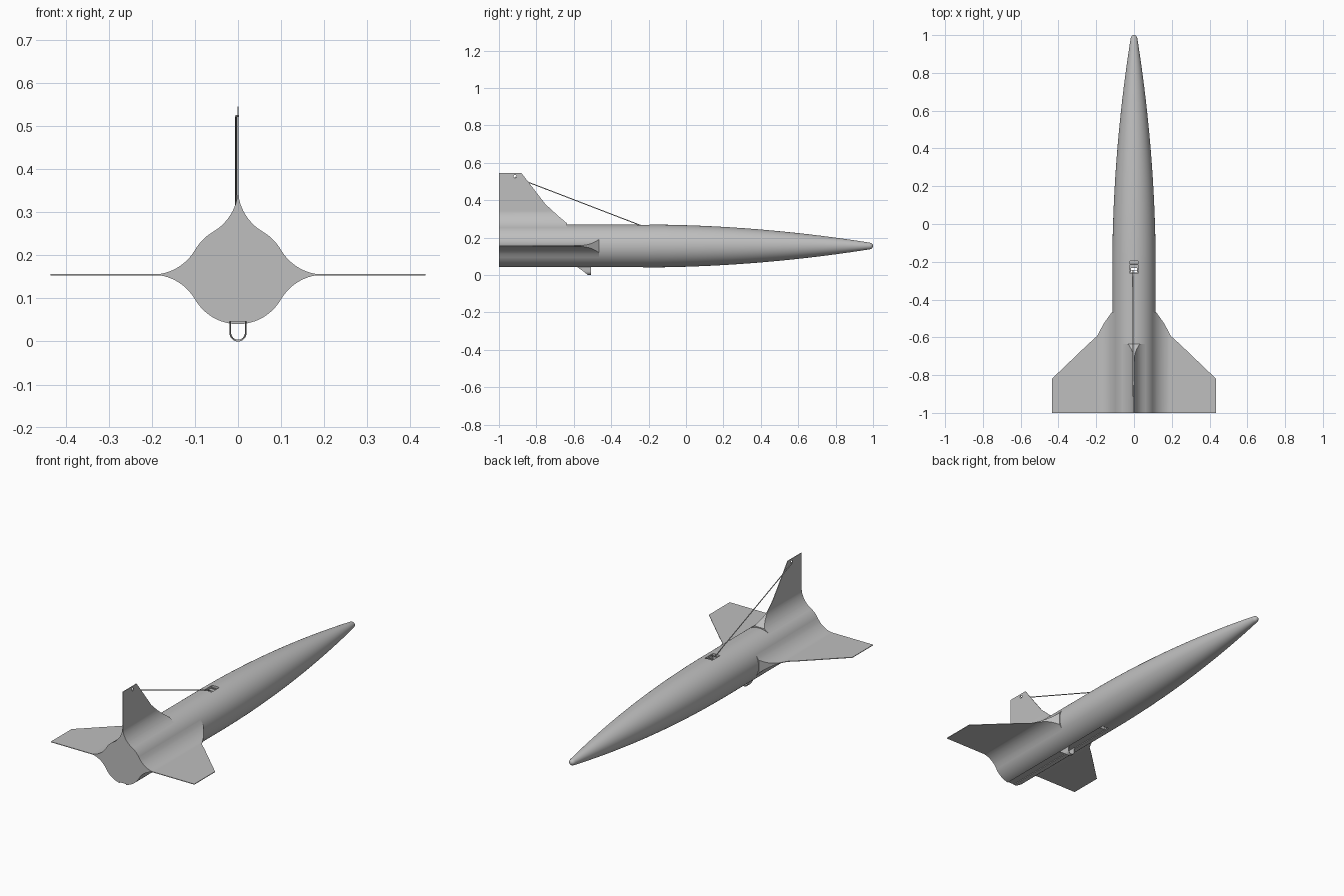
import bpy, bmesh, math
from mathutils import Matrix, Vector

default = bpy.data.objects.get("Cube")
if default:
    bpy.data.objects.remove(default, do_unlink=True)

AXIS = 0.155      # height of the body axis
RADIUS = 0.115    # body radius
FILLET = 0.1165   # fairing radius between body and fins
BLEND = 0.2       # distance from the axis where the fairing ends

grey = bpy.data.materials.new("light grey")
grey.use_nodes = True
colour = (0.52, 0.52, 0.52, 1)
grey.diffuse_color = colour
grey.node_tree.nodes["Principled BSDF"].inputs["Base Color"].default_value = colour


def add(name, bm, closed=True):
    if closed:
        bmesh.ops.recalc_face_normals(bm, faces=bm.faces)
    mesh = bpy.data.meshes.new(name)
    bm.to_mesh(mesh)
    bm.free()
    obj = bpy.data.objects.new(name, mesh)
    bpy.context.collection.objects.link(obj)
    mesh.materials.append(grey)
    return obj


def activate(obj):
    bpy.ops.object.select_all(action='DESELECT')
    obj.select_set(True)
    bpy.context.view_layer.objects.active = obj


def smooth(obj, angle=30):
    activate(obj)
    bpy.ops.object.shade_smooth_by_angle(angle=math.radians(angle))


def skin(name, rings):
    """Closed skin over a row of equal vertex rings."""
    bm = bmesh.new()
    rows = [[bm.verts.new(p) for p in ring] for ring in rings]
    n = len(rows[0])
    for a, b in zip(rows, rows[1:]):
        for i in range(n):
            j = (i + 1) % n
            bm.faces.new((a[i], a[j], b[j], b[i]))
    bm.faces.new(rows[0])
    bm.faces.new(rows[-1])
    return add(name, bm)


def box(name, lo, hi):
    bm = bmesh.new()
    lo, hi = Vector(lo), Vector(hi)
    bmesh.ops.create_cube(bm, size=1, matrix=Matrix.Translation((lo + hi) / 2)
                          @ Matrix.Diagonal((*(hi - lo), 1)))
    return add(name, bm)


def rod(name, a, b, radius, sides=12):
    a, b = Vector(a), Vector(b)
    turn = (b - a).to_track_quat('Z', 'Y').to_matrix().to_4x4()
    bm = bmesh.new()
    bmesh.ops.create_cone(bm, cap_ends=True, segments=sides, radius1=radius, radius2=radius,
                          depth=(b - a).length, matrix=Matrix.Translation((a + b) / 2) @ turn)
    return add(name, bm)


def cut(obj, cutter):
    mod = obj.modifiers.new("cut", 'BOOLEAN')
    mod.operation = 'DIFFERENCE'
    mod.solver = 'EXACT'
    mod.object = cutter
    cutter.hide_render = True
    activate(obj)
    bpy.ops.object.modifier_apply(modifier=mod.name)
    bpy.data.objects.remove(cutter, do_unlink=True)


# Body: straight tube behind, slender blunt nose in front
profile = [(-1, RADIUS), (-0.25, RADIUS)]
for i in range(1, 25):
    u = 0.985 * i / 24
    profile.append((-0.25 + 1.25 * u, RADIUS - 0.1 * u * u))
profile += [(0.99, 0.0155), (0.996, 0.011), (1, 0.004)]
circle = [math.tau * i / 72 for i in range(72)]
body = skin("body", [[(r * math.cos(a), y, AXIS + r * math.sin(a)) for a in circle]
                     for y, r in profile])

# Belly channel, line opening and its shallow top recess
cut(body, box("channel_cutter", (-0.02, -1.1, 0), (0.02, -0.23, 0.046)))
cut(body, box("shaft_cutter", (-0.016, -0.258, 0), (0.016, -0.232, 0.4)))
cut(body, box("recess_cutter", (-0.022, -0.262, 0.258), (0.022, -0.195, 0.4)))
smooth(body)


def thickness(s):
    """Half thickness of a fin, flaring into the body."""
    if s >= BLEND:
        return 0.0017
    return max(0.0017, FILLET - math.sqrt(FILLET ** 2 - (BLEND - s) ** 2))


def leading(s, edge):
    """Leading edge position at distance s from the axis."""
    if s <= edge[0][0]:
        return edge[0][1]
    for (s0, y0), (s1, y1) in zip(edge, edge[1:]):
        if s <= s1:
            return y0 + (y1 - y0) * (s - s0) / (s1 - s0)
    return edge[-1][1]


def fin(name, angle, edge):
    c, d = math.cos(angle), math.sin(angle)
    stations = sorted({0.099 + 0.101 * i / 14 for i in range(15)} | {s for s, y in edge})
    rings = []
    for k, s in enumerate([0.085] + stations):
        t = 0.05 if k == 0 else thickness(s)
        front = leading(s, edge)
        rings.append([(s * c - v * d, y, AXIS + s * d + v * c)
                      for y, v in ((front, t), (front, -t), (-1, -t), (-1, t))])
    return skin(name, rings)


# Wings and upright tail fin
wing_edge = [(0.116, -0.465), (0.159, -0.525), (0.196, -0.594), (0.243, -0.636), (0.435, -0.82)]
tail_edge = [(0.12, -0.635), (0.165, -0.688), (0.224, -0.752), (0.39, -0.88)]
smooth(fin("left_wing", 0, wing_edge))
smooth(fin("right_wing", math.pi, wing_edge))
tail = fin("tail_fin", math.pi / 2, tail_edge)
cut(tail, rod("eyelet_cutter", (-0.05, -0.914, 0.527), (0.05, -0.914, 0.527), 0.008, 20))
smooth(tail)

# Tow line from the recess to the fin eyelet, with its anchor bars
smooth(rod("tow_line", (-0.0045, -0.245, 0.266), (-0.0045, -0.914, 0.523), 0.0025))
smooth(rod("line_knot", (-0.0045, -0.914, 0.523), (0.002, -0.914, 0.523), 0.0025))
smooth(rod("anchor_bar", (-0.022, -0.245, 0.264), (0.022, -0.245, 0.264), 0.002))
smooth(rod("recess_bar", (-0.022, -0.215, 0.264), (0.022, -0.215, 0.264), 0.003))

# Belly hook: an open U of thin sheet with a slanted rear edge
path = [(-0.018, 0.048)]
path += [(-0.018 * math.cos(math.pi * i / 16), 0.02 - 0.018 * math.sin(math.pi * i / 16))
         for i in range(17)]
path += [(0.018, 0.048)]
bm = bmesh.new()
rows = [(bm.verts.new((x, -0.507, z)), bm.verts.new((x, -0.585 + (0.045 - z) * 1.4, z)))
        for x, z in path]
for a, b in zip(rows, rows[1:]):
    bm.faces.new((a[0], a[1], b[1], b[0]))
hook = add("belly_hook", bm)
shell = hook.modifiers.new("sheet", 'SOLIDIFY')
shell.thickness = 0.004
shell.offset = 0
activate(hook)
bpy.ops.object.modifier_apply(modifier=shell.name)
smooth(hook)
